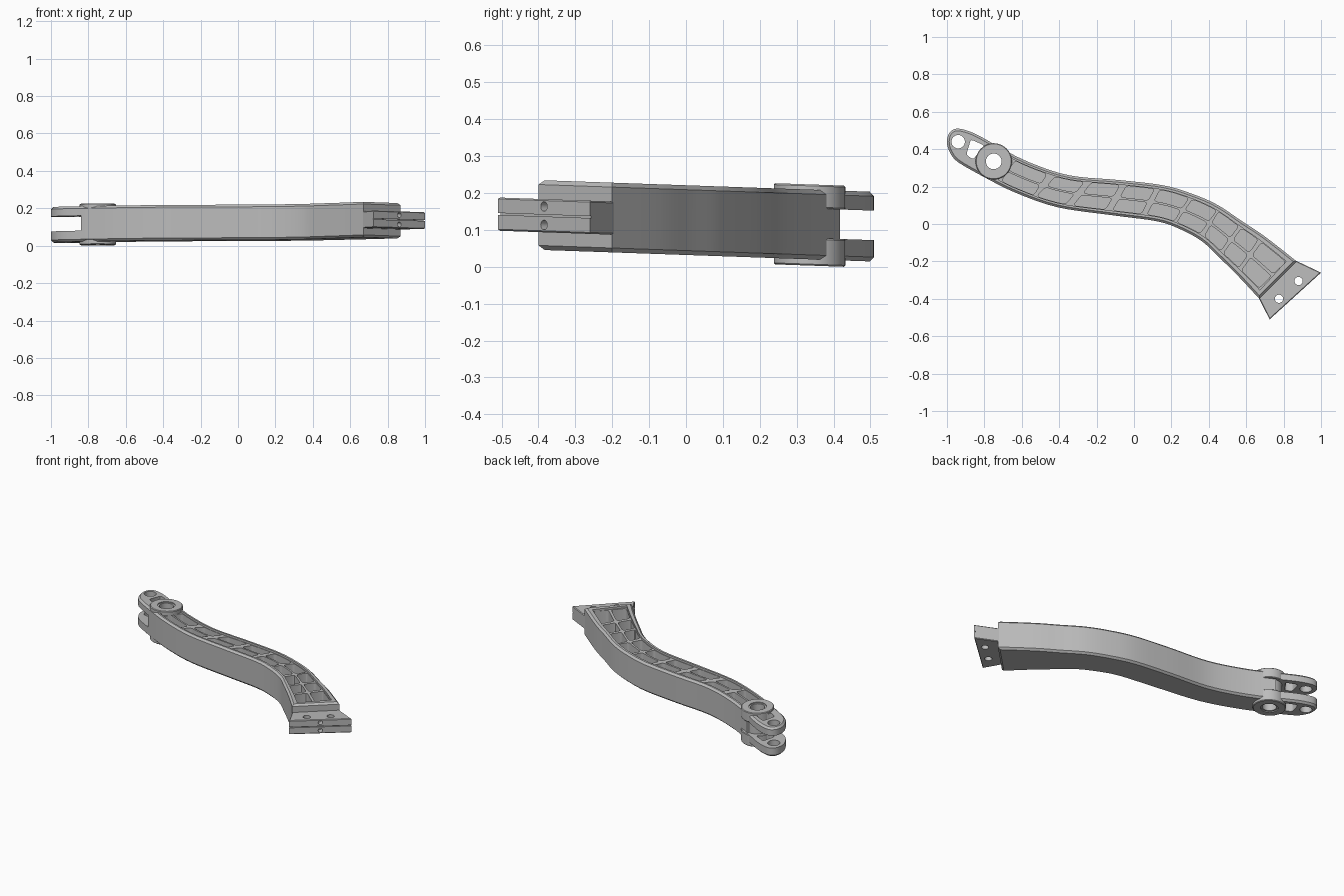
import bpy, bmesh, math
from mathutils import Vector, Matrix

if "Cube" in bpy.data.objects:
    bpy.data.objects.remove(bpy.data.objects["Cube"])

grey = bpy.data.materials.new("cast grey")
grey.use_nodes = True
grey.diffuse_color = (0.5, 0.5, 0.5, 1)
grey.node_tree.nodes["Principled BSDF"].inputs["Base Color"].default_value = (0.5, 0.5, 0.5, 1)

# Matching stations along the two long edges of the arm
BACK = [(-.72, .41), (-.56, .33), (-.345, .26), (-.08, .235), (.16, .206),
        (.32, .158), (.45, .10), (.58, .013), (.70, -.067), (.87, -.2)]
FRONT = [(-.80, .25), (-.64, .17), (-.41, .09), (-.11, .046), (.12, .015),
         (.24, -.025), (.36, -.09), (.457, -.18), (.564, -.286), (.67, -.4)]
TIP = [(-.72, .41), (-.85, .483), (-.94, .51), (-.985, .49), (-1, .44),
       (-.985, .385), (-.94, .33), (-.80, .25)]
BOSS, PIN = (-.75, .335), (-.94, .44)


def spline(pts, t):
    """Catmull-Rom point at parameter t, counted in stations."""
    n = len(pts) - 1
    i = max(0, min(int(t), n - 1))
    u = t - i
    a, b, c, d = (Vector(pts[max(0, min(k, n))]) for k in (i - 1, i, i + 1, i + 2))
    return (b * 2 + (c - a) * u + (a * 2 - b * 5 + c * 4 - d) * u ** 2
            + (b * 3 - a - c * 3 + d) * u ** 3) / 2


def across(t, s):
    """Point on the arm: t along it, s from front edge (0) to back edge (1)."""
    return spline(FRONT, t).lerp(spline(BACK, t), s)


def add_prism(bm, pts, z0, z1, rim=0, corner=0):
    """Extrude a flat outline; optionally chamfer its rims or round its corners."""
    part = bmesh.new()
    face = part.faces.new([part.verts.new((p[0], p[1], z0)) for p in pts])
    ext = bmesh.ops.extrude_face_region(part, geom=[face])
    for v in ext["geom"]:
        if isinstance(v, bmesh.types.BMVert):
            v.co.z = z1
    bmesh.ops.recalc_face_normals(part, faces=part.faces)
    upright = [e for e in part.edges if abs(e.verts[0].co.z - e.verts[1].co.z) > .001]
    if corner:
        sharp = [e for e in upright if e.calc_face_angle(0) > .6]
        bmesh.ops.bevel(part, geom=sharp, offset=corner, segments=3, profile=.5, affect='EDGES')
    if rim:
        flat = [e for e in part.edges if abs(e.verts[0].co.z - e.verts[1].co.z) < .001]
        bmesh.ops.bevel(part, geom=flat, offset=rim, segments=1, affect='EDGES')
    me = bpy.data.meshes.new("part")
    part.to_mesh(me)
    part.free()
    bm.from_mesh(me)
    bpy.data.meshes.remove(me)


def make(name, bm):
    me = bpy.data.meshes.new(name)
    bm.to_mesh(me)
    bm.free()
    ob = bpy.data.objects.new(name, me)
    bpy.context.collection.objects.link(ob)
    me.materials.append(grey)
    return ob


def prism(name, *args, **kw):
    bm = bmesh.new()
    add_prism(bm, *args, **kw)
    return make(name, bm)


def circle(c, r, n=32):
    return [(c[0] + r * math.cos(a), c[1] + r * math.sin(a))
            for a in (2 * math.pi * k / n for k in range(n))]


def cut(ob, cutter):
    """Subtract a cutter and throw it away."""
    cutter.hide_render = True
    mod = ob.modifiers.new("cut", 'BOOLEAN')
    mod.operation, mod.solver, mod.object = 'DIFFERENCE', 'EXACT', cutter
    bpy.context.view_layer.objects.active = ob
    bpy.ops.object.modifier_apply(modifier=mod.name)
    bpy.data.objects.remove(cutter)


def drill(ob, c, r, z0=-.1, z1=.4):
    cut(ob, prism("drill", circle(c, r), z0, z1))


def cell(ta, tb, s0, s1, slant=0, n=4):
    """Outline of a patch of the arm between two stations and two edges."""
    def at(t, s):
        return across(t + slant * (s - .5), s)
    row = [ta + (tb - ta) * k / n for k in range(n + 1)]
    return [at(t, s0) for t in row] + [at(t, s1) for t in reversed(row)]


# Curved arm with a rounded tip
N = 45
outline = ([spline(FRONT, 9 * k / N) for k in range(N + 1)]
           + [spline(BACK, 9 * k / N) for k in range(N, -1, -1)]
           + [spline(TIP, k / 4) for k in range(1, 28)])
arm = prism("curved_arm", outline, .032, .221, rim=.012)

# Rows of pockets leave a centre rib and slanted cross ribs
ribs = [.55, 1.55, 2.3, 3.0, 3.75, 4.85, 6.0, 7.0, 7.9, 8.78]
bm = bmesh.new()
for i, (a, b) in enumerate(zip(ribs, ribs[1:])):
    slant = .28 if 0 < i < 6 else .1
    for s0, s1 in ((.14, .47), (.53, .86)):
        add_prism(bm, cell(a + .07, b - .07, s0, s1, slant), .07, .3, corner=.014)
cut(arm, make("pockets", bm))
cut(arm, prism("rib_relief", cell(.5, 8.74, .125, .875, n=40), .208, .3))

# Forked tip: gap, window and pin hole
cut(arm, prism("fork_gap", [(-.68, .49), (-.90, .19), (-1.2, .3), (-1.1, .7)], .09, .17))
cut(arm, prism("fork_window", [(-.872, .452), (-.80, .42), (-.86, .345), (-.897, .37)],
               -.1, .4, corner=.012))
drill(arm, PIN, .036)
drill(arm, BOSS, .042)

# Pivot boss: a collar on each face, joined to the fork arms
collars = []
for name, z0, z1, face in (("lower_boss", .015, .09, .015), ("upper_boss", .17, .235, .235)):
    collar = prism(name, circle(BOSS, .097, 48), z0, z1, rim=.004)
    drill(collar, BOSS, .042)
    drill(collar, BOSS, .052, face - .006, face + .006)
    collars.append(collar)
core = prism("boss_core", circle(BOSS, .075, 48), .08, .18)
drill(core, BOSS, .042)

# Mounting plate at the wide end
end_back, end_front = Vector((1.0, -.26)), Vector((.725, -.51))
plate = prism("end_plate", [across(8.8, .02), end_front, end_back, across(8.8, .98)],
              .08, .17, rim=.004)
for c in ((.775, -.4), (.88, -.305)):
    drill(plate, c, .022)

# Two bores and a parting groove in the plate's end face
mid = (end_back + end_front) / 2
edge = (end_back - end_front).normalized()
out = Vector((edge.y, -edge.x))
for z in (.1, .15):
    bm = bmesh.new()
    turn = Vector((out.x, out.y, 0)).to_track_quat('Z', 'Y').to_matrix().to_4x4()
    bmesh.ops.create_cone(bm, cap_ends=True, segments=24, radius1=.013, radius2=.013,
                          depth=.08, matrix=Matrix.Translation((mid.x, mid.y, z)) @ turn)
    cut(plate, make("bore", bm))
cut(plate, prism("groove", [end_front - edge * .1 - out * .008, end_front - edge * .1 + out * .1,
                            end_back + edge * .1 + out * .1, end_back + edge * .1 - out * .008],
                 .123, .128))

# Slight overall lean, then smooth curved sides
lean = Matrix.Identity(4)
lean[2][1] = -.035
for ob in [arm, core, plate] + collars:
    ob.data.transform(lean)
    bpy.ops.object.select_all(action='DESELECT')
    ob.select_set(True)
    bpy.context.view_layer.objects.active = ob
    bpy.ops.object.shade_smooth_by_angle(angle=math.radians(30))
